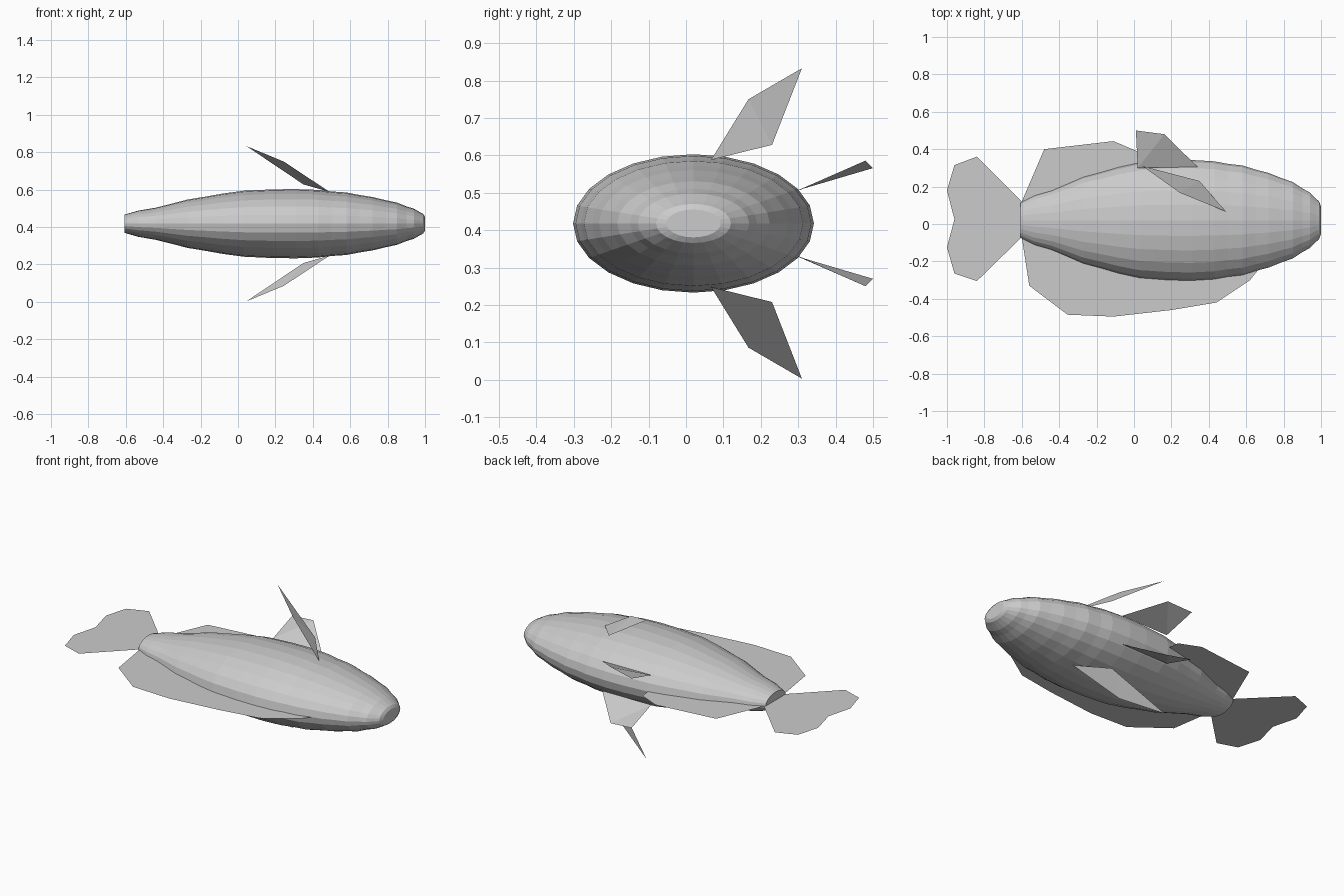
import bpy, bmesh, math

cube = bpy.data.objects.get("Cube")
if cube:
    bpy.data.objects.remove(cube)

MID_Y, MID_Z = 0.02, 0.418   # body axis
SIDES = 24

grey = bpy.data.materials.new("plain grey")
grey.use_nodes = True
grey.diffuse_color = (0.6, 0.6, 0.6, 1)
grey.node_tree.nodes["Principled BSDF"].inputs["Base Color"].default_value = (0.6, 0.6, 0.6, 1)


def add_object(name, bm):
    mesh = bpy.data.meshes.new(name)
    bm.to_mesh(mesh)
    bm.free()
    mesh.materials.append(grey)
    obj = bpy.data.objects.new(name, mesh)
    bpy.context.collection.objects.link(obj)
    return obj


def fin(name, faces):
    """Thin sheet fin made of one or more polygons of 3D points."""
    bm = bmesh.new()
    for pts in faces:
        bm.faces.new([bm.verts.new(p) for p in pts])
    bmesh.ops.remove_doubles(bm, verts=bm.verts[:], dist=0.0001)
    bmesh.ops.recalc_face_normals(bm, faces=bm.faces[:])
    return add_object(name, bm)


def flat_fin(name, outline):
    face = [(x, y, MID_Z) for x, y in outline]
    return fin(name, [face])


# Body: elliptical rings along x, (position, half width), tail to mouth
profile = [(-0.607, 0.094), (-0.53, 0.132), (-0.44, 0.158), (-0.36, 0.192),
           (-0.27, 0.231), (-0.18, 0.255), (-0.08, 0.284), (0.03, 0.308),
           (0.11, 0.314), (0.19, 0.320), (0.31, 0.322), (0.43, 0.315),
           (0.50, 0.302), (0.58, 0.293), (0.65, 0.271), (0.72, 0.253),
           (0.79, 0.225), (0.85, 0.204), (0.90, 0.170), (0.94, 0.149),
           (0.975, 0.114), (0.99, 0.100), (1.0, 0.073)]
bm = bmesh.new()
rings = []
for x, ry in profile:
    rz = 0.185 * (ry / 0.322) ** 1.08
    rings.append([bm.verts.new((x, MID_Y + ry * math.cos(a), MID_Z + rz * math.sin(a)))
                  for a in (math.tau * i / SIDES for i in range(SIDES))])
for near, far in zip(rings, rings[1:]):
    for i in range(SIDES):
        j = (i + 1) % SIDES
        bm.faces.new((near[i], near[j], far[j], far[i]))
bm.faces.new(rings[0])
bm.faces.new(rings[-1])
bmesh.ops.recalc_face_normals(bm, faces=bm.faces[:])
add_object("body", bm)

# Flat fins in the middle plane
flat_fin("tail_fin", [(-0.60, 0.12), (-0.84, 0.36), (-0.96, 0.315), (-1.0, 0.18),
                      (-0.96, 0.025), (-1.0, -0.125), (-0.96, -0.265),
                      (-0.84, -0.305), (-0.60, -0.07)])
flat_fin("dorsal_fin", [(-0.60, -0.07), (-0.56, -0.33), (-0.355, -0.485), (-0.11, -0.495),
                        (0.20, -0.46), (0.44, -0.42), (0.62, -0.30), (0.70, -0.20)])
flat_fin("anal_fin", [(-0.60, 0.12), (-0.48, 0.40), (-0.11, 0.443),
                      (0.015, 0.39), (0.03, 0.28)])

# Paired side fins, mirrored across the middle plane (height measured from it)
pectoral = [(0.49, 0.067, 0.170), (0.35, 0.23, 0.210), (0.045, 0.31, 0.415), (0.245, 0.167, 0.332)]
pelvic = [(0.34, 0.305, 0.089), (0.163, 0.48, 0.168), (0.01, 0.50, 0.148), (0.02, 0.30, 0.089)]
for side, sign in (("upper", 1), ("lower", -1)):
    for name, quad in (("pectoral_fin", pectoral), ("pelvic_fin", pelvic)):
        a, b, c, d = [(x, y, MID_Z + sign * h) for x, y, h in quad]
        fin(f"{side}_{name}", [(a, b, d), (b, c, d)])
